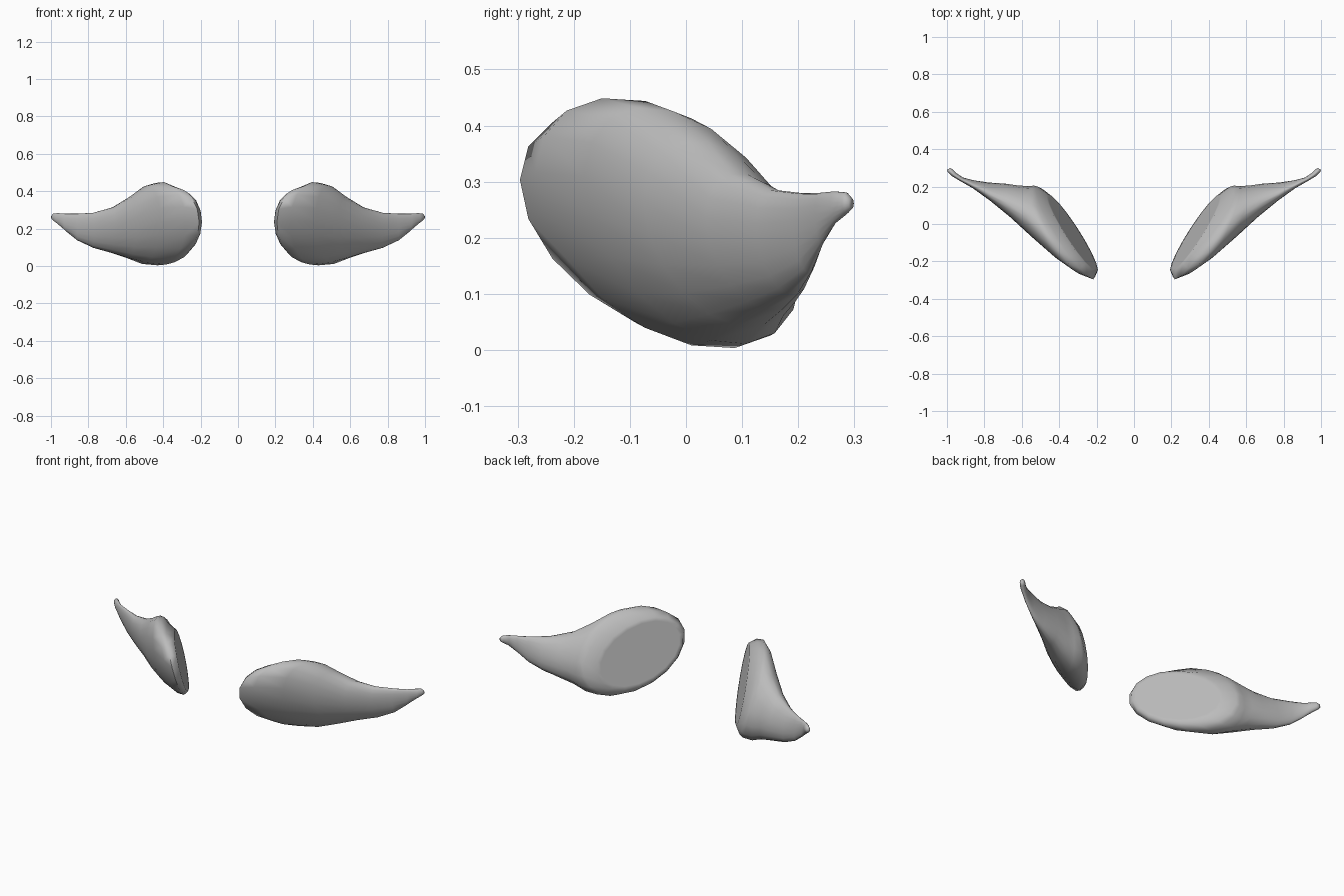
import bpy, bmesh
from math import sin, cos, pi, radians, sqrt

cube = bpy.data.objects.get("Cube")
if cube:
    bpy.data.objects.remove(cube, do_unlink=True)

grey = bpy.data.materials.new("plain grey")
grey.use_nodes = True
grey.diffuse_color = (0.5, 0.5, 0.5, 1)
grey.node_tree.nodes["Principled BSDF"].inputs["Base Color"].default_value = (0.5, 0.5, 0.5, 1)

SIDES = 18
# Sections from base to tip:
# front x, front y, back x, back y, bottom, top, tilt, skew
SECTIONS = [
    (0.20, -0.258, 0.46, 0.16, 0.043, 0.405, 0.27, 0.40),
    (0.218, -0.296, 0.515, 0.20, 0.015, 0.427, 0.30, 0.40),
    (0.29, -0.268, 0.535, 0.205, 0.002, 0.45, 0.25, 0.40),
    (0.42, -0.18, 0.57, 0.203, 0.01, 0.432, 0.12, 0.42),
    (0.54, -0.075, 0.62, 0.206, 0.04, 0.372, 0.05, 0.36),
    (0.66, 0.035, 0.69, 0.216, 0.07, 0.315, 0, 0.35),
    (0.77, 0.125, 0.78, 0.222, 0.097, 0.286, 0, 0.35),
    (0.86, 0.19, 0.86, 0.234, 0.137, 0.28, 0, 0.3),
    (0.93, 0.23, 0.915, 0.249, 0.187, 0.28, 0, 0.2),
    (0.975, 0.257, 0.95, 0.272, 0.225, 0.283, 0, 0),
    (0.996, 0.278, 0.972, 0.293, 0.242, 0.281, 0, 0),
    (1.0, 0.29, 0.984, 0.299, 0.251, 0.271, 0, 0),
]


def section_points(xf, yf, xb, yb, low, high, tilt, skew):
    """Skewed oval lying in a tilted plane."""
    half = (high - low) / 2
    straight = sqrt(1 - skew * skew)
    for i in range(SIDES):
        t = 2 * pi * i / SIDES
        c, s = cos(t), sin(t)
        yield ((xf + xb) / 2 + (xb - xf) / 2 * c + tilt * half * straight * s,
               (yf + yb) / 2 + (yb - yf) / 2 * c,
               (low + high) / 2 + half * (straight * s - skew * c))


def make_horn(name, side):
    bm = bmesh.new()
    rings = [[bm.verts.new((side * x, y, z)) for x, y, z in section_points(*sec)]
             for sec in SECTIONS]
    # Tapered skin
    for a, b in zip(rings, rings[1:]):
        for i in range(SIDES):
            j = (i + 1) % SIDES
            bm.faces.new((a[i], a[j], b[j], b[i]))
    # Flat base and rounded tip
    base = bm.faces.new(rings[0])
    bm.faces.new(rings[-1])
    bmesh.ops.recalc_face_normals(bm, faces=bm.faces)
    bmesh.ops.inset_region(bm, faces=[base], thickness=0.02)
    mesh = bpy.data.meshes.new(name)
    bm.to_mesh(mesh)
    bm.free()
    mesh.materials.append(grey)
    horn = bpy.data.objects.new(name, mesh)
    bpy.context.collection.objects.link(horn)
    bpy.ops.object.select_all(action='DESELECT')
    horn.select_set(True)
    bpy.context.view_layer.objects.active = horn
    bpy.ops.object.shade_smooth_by_angle(angle=radians(80))


make_horn("left_horn", 1)
make_horn("right_horn", -1)
